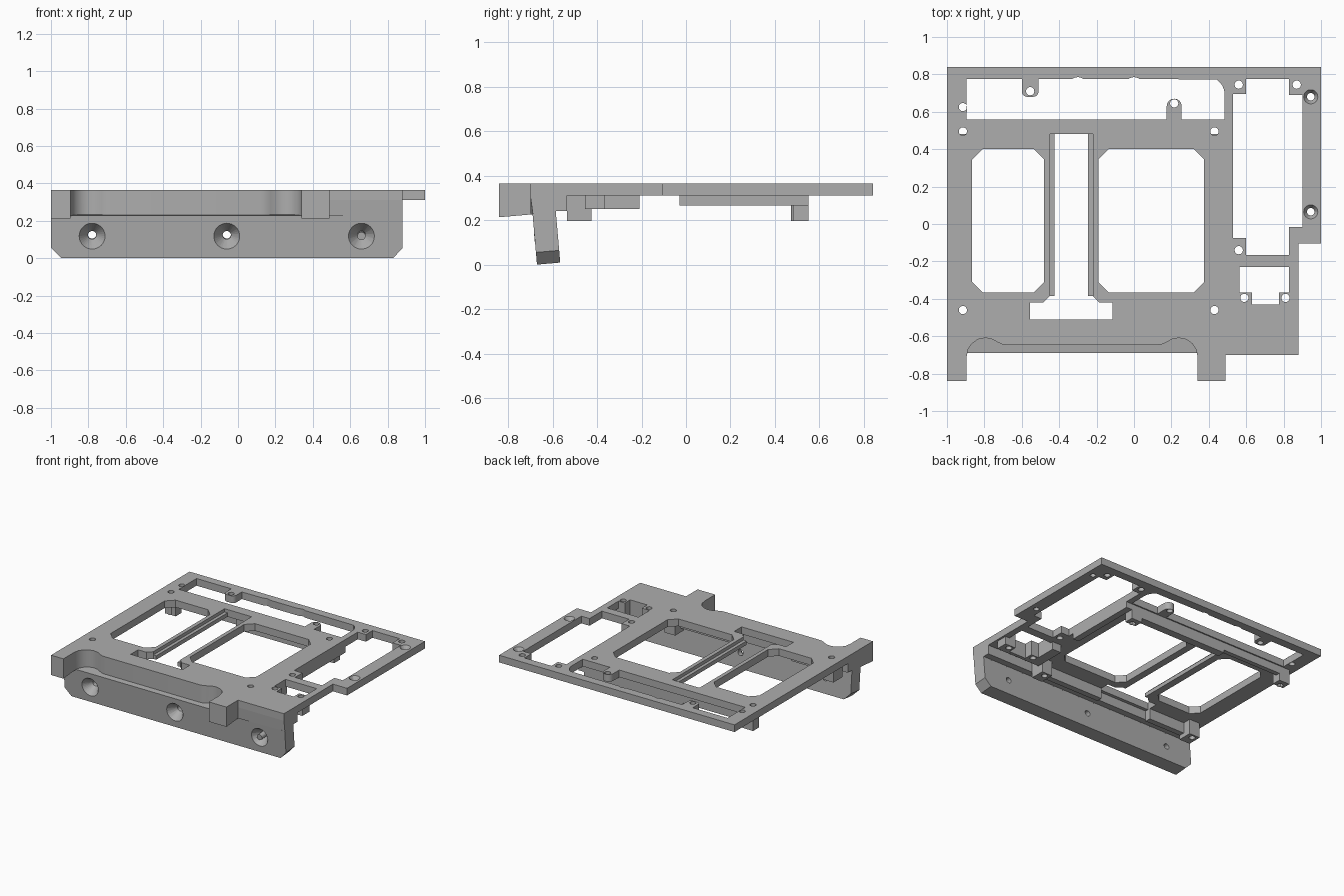
import bpy, bmesh
from math import sin, cos, pi, radians
from mathutils import Matrix

if "Cube" in bpy.data.objects:
    bpy.data.objects.remove(bpy.data.objects["Cube"], do_unlink=True)

grey = bpy.data.materials.new("mid grey")
grey.use_nodes = True
COLOUR = (0.42, 0.42, 0.42, 1)
grey.diffuse_color = COLOUR
grey.node_tree.nodes["Principled BSDF"].inputs["Base Color"].default_value = COLOUR

TOP, UNDER = 0.365, 0.31
HOLE = 0.022


def arc(cx, cy, r, a0, a1, n=8):
    """Points on an arc, angles in degrees."""
    angles = [radians(a0 + (a1 - a0) * i / n) for i in range(n + 1)]
    return [(cx + r * cos(a), cy + r * sin(a)) for a in angles]


def circle(x, y, r=HOLE):
    return arc(x, y, r, 0, 345, 23)


def rect(x0, x1, y0, y1):
    return [(x0, y0), (x1, y0), (x1, y1), (x0, y1)]


def octagon(x0, x1, y0, y1, c):
    return [(x0 + c, y0), (x1 - c, y0), (x1, y0 + c), (x1, y1 - c),
            (x1 - c, y1), (x0 + c, y1), (x0, y1 - c), (x0, y0 + c)]


def finish(ob):
    ob.data.materials.clear()
    ob.data.materials.append(grey)
    bpy.ops.object.select_all(action='DESELECT')
    bpy.context.view_layer.objects.active = ob
    ob.select_set(True)
    bpy.ops.object.shade_smooth_by_angle(angle=radians(35))
    return ob


def slab(name, loops, z0, z1):
    """Extrude an outline with any number of openings between two heights."""
    curve = bpy.data.curves.new(name, 'CURVE')
    curve.dimensions, curve.fill_mode = '2D', 'BOTH'
    curve.extrude = (z1 - z0) / 2
    for loop in loops:
        spline = curve.splines.new('POLY')
        spline.points.add(len(loop) - 1)
        for point, (x, y) in zip(spline.points, loop):
            point.co = (x, y, 0, 1)
        spline.use_cyclic_u = True
    source = bpy.data.objects.new(name + "_curve", curve)
    bpy.context.collection.objects.link(source)
    graph = bpy.context.evaluated_depsgraph_get()
    mesh = bpy.data.meshes.new_from_object(source.evaluated_get(graph))
    bpy.data.objects.remove(source, do_unlink=True)
    mesh.transform(Matrix.Translation((0, 0, (z0 + z1) / 2)))
    bm = bmesh.new()
    bm.from_mesh(mesh)
    bmesh.ops.remove_doubles(bm, verts=bm.verts, dist=1e-5)
    bmesh.ops.recalc_face_normals(bm, faces=bm.faces)
    bm.to_mesh(mesh)
    bm.free()
    ob = bpy.data.objects.new(name, mesh)
    bpy.context.collection.objects.link(ob)
    return finish(ob)


def cut_cone(target, matrix, r1, r2, depth):
    """Subtract a cone whose wide end r1 sits at the matrix origin."""
    bm = bmesh.new()
    bmesh.ops.create_cone(bm, cap_ends=True, segments=32, radius1=r1, radius2=r2,
                          depth=depth, matrix=matrix @ Matrix.Translation((0, 0, depth / 2)))
    mesh = bpy.data.meshes.new("countersink_cutter")
    bm.to_mesh(mesh)
    bm.free()
    cutter = bpy.data.objects.new("countersink_cutter", mesh)
    bpy.context.collection.objects.link(cutter)
    mod = target.modifiers.new("countersink", 'BOOLEAN')
    mod.operation, mod.solver, mod.object = 'DIFFERENCE', 'EXACT', cutter
    bpy.context.view_layer.objects.active = target
    bpy.ops.object.modifier_apply(modifier=mod.name)
    bpy.data.objects.remove(cutter, do_unlink=True)


# Wavy finger recess along the front edge, mirrored about its middle
MID = -0.2775
wave = [(-0.895, -0.84), (-0.895, -0.71), (-0.887, -0.67), (-0.867, -0.64), (-0.835, -0.617),
        (-0.795, -0.609), (-0.76, -0.615), (-0.73, -0.632), (-0.705, -0.643), (-0.68, -0.646)]
recess = wave + [(2 * MID - x, y) for x, y in reversed(wave)]
front_edge = [(-1, -0.84)] + recess + [(0.49, -0.84), (0.49, -0.70), (0.88, -0.70)]

# Top plate with all its openings
outline = front_edge + [(0.88, -0.105), (1, -0.105), (1, 0.84), (-1, 0.84)]
rear_opening = ([(-0.895, 0.56), (0.175, 0.56)] + arc(0.215, 0.63, 0.04, 180, 0)
                + [(0.255, 0.56), (0.485, 0.56)] + arc(0.385, 0.69, 0.1, 0, 55)
                + arc(0, 0.735, 0.05, 55, 125) + arc(-0.3, 0.735, 0.05, 55, 125)
                + [(-0.51, 0.775)] + arc(-0.54, 0.71, 0.03, 0, -90)
                + arc(-0.57, 0.71, 0.03, -90, -180) + [(-0.6, 0.775), (-0.895, 0.775)])
side_opening = [(0.6, -0.165), (0.83, -0.165), (0.83, -0.015), (0.9, -0.015), (0.9, 0.69),
                (0.83, 0.69), (0.83, 0.775), (0.6, 0.775), (0.6, 0.695), (0.53, 0.695),
                (0.53, -0.075), (0.6, -0.075)]
small_opening = [(0.63, -0.43), (0.775, -0.43), (0.775, -0.365), (0.83, -0.365),
                 (0.83, -0.23), (0.565, -0.23), (0.565, -0.365), (0.63, -0.365)]
half_slot = [(-0.45, 0.48), (-0.45, -0.385), (-0.485, -0.42), (-0.555, -0.42), (-0.555, -0.51)]
slot = half_slot + [(-0.67 - x, y) for x, y in reversed(half_slot)]
corner_holes = [(x, y) for x in (-0.915, 0.43) for y in (0.495, -0.46)]
other_holes = [(-0.915, 0.625), (-0.555, 0.71), (0.215, 0.645), (0.56, 0.745),
               (0.87, 0.745), (0.56, -0.14), (0.59, -0.395), (0.81, -0.395)]
side_holes = [(0.945, 0.68), (0.945, 0.065)]
plate = slab("top_plate",
             [outline, rear_opening, side_opening, small_opening, slot,
              octagon(-0.865, -0.48, -0.365, 0.4, 0.055), octagon(-0.19, 0.375, -0.365, 0.4, 0.055)]
             + [circle(x, y) for x, y in corner_holes + other_holes]
             + [circle(x, y, 0.02) for x, y in side_holes], UNDER, TOP)
for x, y in side_holes:
    cut_cone(plate, Matrix.Translation((x, y, TOP + 0.002)) @ Matrix.Rotation(pi, 4, 'X'),
             0.039, 0.019, 0.03)
finish(plate)

# Sunken ledges along both sides of the central slot
for side, x in (("left", -0.245), ("right", -0.45)):
    slab("slot_ledge_" + side, [rect(x, x + 0.025, -0.385, 0.48)], UNDER, 0.34)

# Thick front body under the plate, its underside sloping with the flange
body = slab("front_body", [front_edge + [(0.88, -0.585), (-1, -0.585)]], 0.2, UNDER)
for v in body.data.vertices:
    if v.co.z < 0.25:
        v.co.z = 0.213 + 0.087 * (v.co.y + 0.84)
        if v.co.x > 0.5 and v.co.y < -0.65:
            v.co.y += 0.012
slab("front_step", [rect(-1, 0.88, -0.59, -0.535)], 0.24, UNDER)

# Tilted front flange with clipped lower corners and countersunk screw holes
flange = slab("front_flange", [[(-0.945, 0), (0.83, 0), (0.88, 0.055), (0.88, 0.228),
                                (-1, 0.228), (-1, 0.055)]], -0.105, 0)
stand = Matrix.Rotation(pi / 2, 4, 'X')
flange.data.transform(stand)
for x in (-0.78, -0.06, 0.66):
    inward = Matrix.Translation((x, -0.001, 0.118)) @ Matrix.Rotation(-pi / 2, 4, 'X')
    cut_cone(flange, inward, 0.07, 0.022, 0.065)
    cut_cone(flange, inward, HOLE, HOLE, 0.15)
flange.data.transform(Matrix.Translation((0, -0.67, 0)) @ Matrix.Rotation(radians(5), 4, 'X'))
finish(flange)

# Rear rail under the plate, stepped down along its middle
slab("rear_rail", [rect(-0.88, 0.39, 0.515, 0.55)], 0.25, UNDER)
slab("rear_rail_step", [rect(-0.36, 0.39, 0.49, 0.55)], 0.228, UNDER)

# Front rails either side of the slot
for side, x0, x1 in (("left", -0.115, 0.39), ("right", -0.88, -0.555)):
    slab("front_rail_" + side, [rect(x0, x1, -0.535, -0.49)], 0.228, UNDER)

# Screw bosses at the four corners of the bay
for x, y in corner_holes:
    y0, y1 = (0.48, 0.55) if y > 0 else (-0.535, -0.425)
    slab("screw_boss", [rect(x - 0.04, x + 0.05, y0, y1), circle(x, y)], 0.195, UNDER)

# Long side wall beside the side opening
slab("side_wall", [rect(0.48, 0.53, -0.03, 0.55)], 0.265, UNDER)

# Bracket under the small opening
slab("small_bracket",
     [[(0.49, -0.455), (0.865, -0.455), (0.865, -0.365), (0.775, -0.365), (0.775, -0.43),
       (0.63, -0.43), (0.63, -0.365), (0.565, -0.365), (0.565, -0.21), (0.49, -0.21)],
      circle(0.59, -0.395), circle(0.81, -0.395)], 0.25, UNDER)
